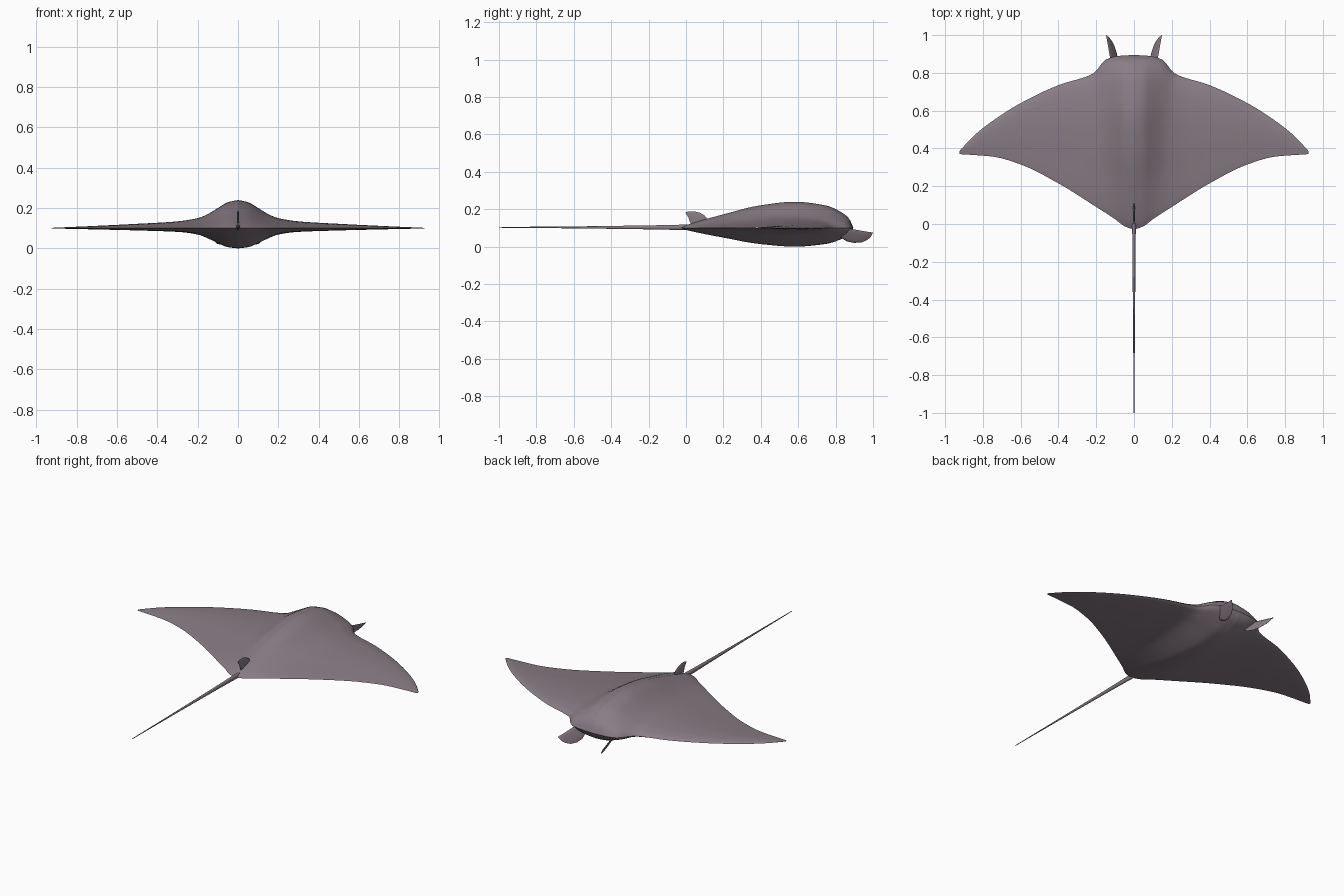
import bpy, bmesh, math
from mathutils import Vector

if "Cube" in bpy.data.objects:
    bpy.data.objects.remove(bpy.data.objects["Cube"])

skin = bpy.data.materials.new("mauve_grey_skin")
skin.use_nodes = True
COLOUR = (0.25, 0.205, 0.235, 1)
skin.diffuse_color = COLOUR
skin.node_tree.nodes["Principled BSDF"].inputs["Base Color"].default_value = COLOUR

MID = 0.1  # height of the wing plane


def curve(points):
    """Smooth interpolation through points without overshoot."""
    d = [(b[1] - a[1]) / (b[0] - a[0]) for a, b in zip(points, points[1:])]
    m = [d[0]] + [2 * a * b / (a + b) if a * b > 0 else 0
                  for a, b in zip(d, d[1:])] + [d[-1]]

    def value(x):
        i = 0
        while i < len(points) - 2 and x > points[i + 1][0]:
            i += 1
        (x0, y0), (x1, y1) = points[i], points[i + 1]
        h = x1 - x0
        t = (x - x0) / h
        return ((1 + 2 * t) * (1 - t) ** 2 * y0 + t * (1 - t) ** 2 * h * m[i]
                + t * t * (3 - 2 * t) * y1 + t * t * (t - 1) * h * m[i + 1])
    return value


def finish(name, bm, angle=50):
    bmesh.ops.remove_doubles(bm, verts=bm.verts, dist=0.0002)
    bmesh.ops.recalc_face_normals(bm, faces=bm.faces)
    mesh = bpy.data.meshes.new(name)
    bm.to_mesh(mesh)
    bm.free()
    mesh.materials.append(skin)
    obj = bpy.data.objects.new(name, mesh)
    bpy.context.collection.objects.link(obj)
    bpy.ops.object.select_all(action="DESELECT")
    obj.select_set(True)
    bpy.context.view_layer.objects.active = obj
    bpy.ops.object.shade_smooth_by_angle(angle=math.radians(angle))
    return obj


def skin_grid(bm, rows, closed=False):
    """Quads between neighbouring rows of points."""
    vs = [[bm.verts.new(p) for p in row] for row in rows]
    n = len(rows[0])
    for a, b in zip(vs, vs[1:]):
        for j in range(n if closed else n - 1):
            k = (j + 1) % n
            bm.faces.new((a[j], a[k], b[k], b[j]))
    return vs


# Body and wings: one foil section swept from tip to tip
SPAN = 0.925
leading = curve([(0, .895), (.08, .89), (.15, .87), (.215, .797), (.4, .735),
                 (.6, .64), (.75, .545), (.85, .465), (SPAN, .385)])
trailing = curve([(0, -.03), (.05, -.012), (.1, .025), (.2, .09), (.4, .215),
                  (.6, .315), (.75, .357), (SPAN, .37)])
back = curve([(0, .14), (.05, .129), (.1, .1), (.15, .07), (.2, .05), (.3, .034),
              (.5, .022), (.7, .012), (SPAN, .002)])
belly = curve([(0, .1), (.05, .094), (.1, .074), (.15, .05), (.2, .031),
               (.3, .018), (.5, .011), (.7, .006), (SPAN, .001)])
foil = curve([(0, 0), (.04, .12), (.25, .52), (.46, .86), (.66, 1),
              (.84, .86), (.93, .6), (.975, .36), (1, 0)])

half = [SPAN * (i / 40) ** 1.4 for i in range(41)]
stations = [-x for x in reversed(half[1:])] + half
chord = [(1 - math.cos(math.pi * j / 36)) / 2 for j in range(37)]
bm = bmesh.new()
for height, sign in ((back, 1), (belly, -1)):
    rows = []
    for x in stations:
        a = abs(x)
        y0, y1 = trailing(a), leading(a)
        rows.append([(x, y0 + (y1 - y0) * t, MID + sign * height(a) * foil(t))
                     for t in chord])
    skin_grid(bm, rows)
finish("body_and_wings", bm)

# Whip tail
bm = bmesh.new()
rings = []
for y, wide, tall in ((.06, .006, .012), (0, .011, .016), (-.06, .009, .014),
                      (-.2, .008, .011), (-.55, .005, .006), (-1, .0015, .002)):
    rings.append([(wide * math.cos(a), y, MID + .003 + tall * math.sin(a))
                  for a in (math.tau * k / 10 for k in range(10))])
ends = skin_grid(bm, rings, closed=True)
bm.faces.new(ends[0])
bm.faces.new(ends[-1])
finish("tail", bm)


def plate(name, outline, place, thickness):
    """Thin fin with a thick middle and sharp rim, from a (y, z) outline."""
    n = len(outline)
    cy, cz = (sum(p[k] for p in outline) / n for k in (0, 1))
    bm = bmesh.new()
    for side in (-1, 1):
        rows = []
        for s, w in ((1, .1), (.8, .7), (.4, 1)):
            ring = []
            for y, z in outline:
                yy, zz = cy + (y - cy) * s, cz + (z - cz) * s
                ring.append(Vector((place(yy, zz) + side * w * thickness / 2, yy, zz)))
            rows.append(ring)
        inner = skin_grid(bm, rows, closed=True)
        bm.faces.new(inner[-1])
        if side < 0:
            rim = inner[0]
        else:
            for j in range(n):
                k = (j + 1) % n
                bm.faces.new((rim[j], rim[k], inner[0][k], inner[0][j]))
    return finish(name, bm)


# Dorsal fin at the root of the tail
plate("dorsal_fin", [(.03, .105), (.022, .13), (.012, .158), (-.004, .182), (.015, .189),
                     (.045, .189), (.075, .181), (.1, .166), (.115, .145), (.1, .115)],
      lambda y, z: 0, .01)

# Paired head fins, leaning outwards towards the top and the tip
horn = [(.81, .075), (.83, .046), (.86, .028), (.9, .02), (.94, .023), (.97, .036),
        (.988, .052), (1, .075), (.95, .083), (.9, .092), (.85, .1)]
for side, label in ((1, "left"), (-1, "right")):
    plate(label + "_head_fin", horn,
          lambda y, z: side * (.085 + .55 * (z - .02) + .27 * (y - .88)), .008)
